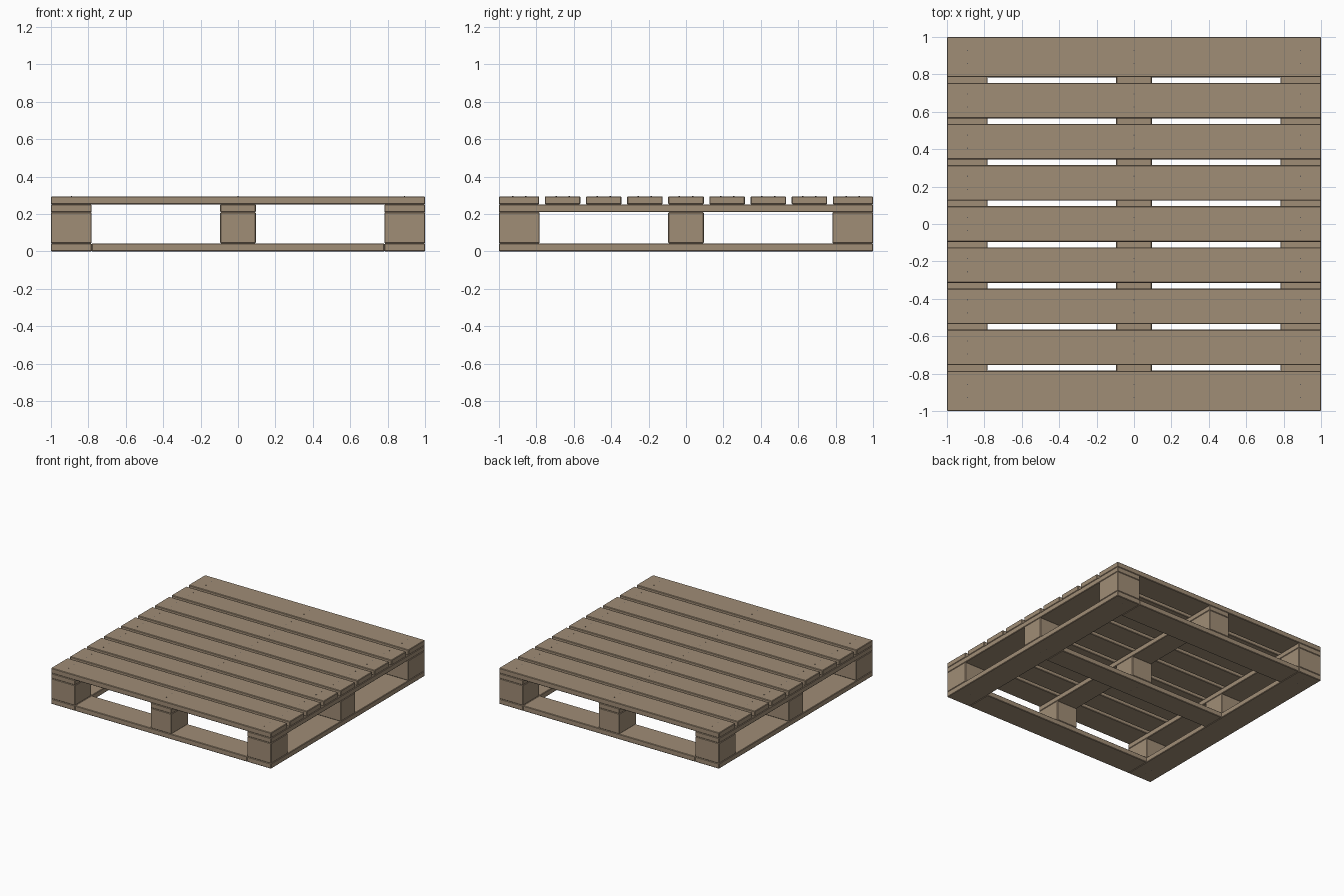
import bpy, bmesh
from mathutils import Matrix

if "Cube" in bpy.data.objects:
    bpy.data.objects.remove(bpy.data.objects["Cube"])


def material(name, color):
    m = bpy.data.materials.new(name)
    m.diffuse_color = (*color, 1)
    m.use_nodes = True
    m.node_tree.nodes["Principled BSDF"].inputs["Base Color"].default_value = m.diffuse_color
    return m


WOOD = material("weathered wood", (0.352, 0.266, 0.181))
STEEL = material("dull nail steel", (0.12, 0.11, 0.10))


def finish(name, bm, mat):
    me = bpy.data.meshes.new(name)
    bm.to_mesh(me)
    bm.free()
    me.materials.append(mat)
    ob = bpy.data.objects.new(name, me)
    bpy.context.collection.objects.link(ob)
    return ob


def plank(name, x, y, z):
    """Box spanning three (low, high) ranges, with lightly chamfered edges."""
    bm = bmesh.new()
    size = [r[1] - r[0] for r in (x, y, z)]
    mid = [(r[1] + r[0]) / 2 for r in (x, y, z)]
    bmesh.ops.create_cube(bm, size=1, matrix=Matrix.Translation(mid) @ Matrix.Diagonal((*size, 1)))
    ob = finish(name, bm, WOOD)
    bev = ob.modifiers.new("chamfer", "BEVEL")
    bev.width, bev.segments = 0.004, 1
    return ob


# Wide outer strips and a narrower middle strip, used in both directions
STRIPS = [(-1, -0.783), (-0.095, 0.095), (0.783, 1)]
FULL, INNER = (-1, 1), (-0.783, 0.783)
BASE, BLOCK, RAIL, DECK = (0, 0.043), (0.043, 0.21), (0.21, 0.252), (0.252, 0.295)

# Nine deck boards
deck = [(-1, -0.785)] + [(0.22 * i - 0.095, 0.22 * i + 0.095) for i in range(-3, 4)] + [(0.785, 1)]
for y in deck:
    plank("deck_board", FULL, y, DECK)

# Rails under the deck, and the nine spacer blocks
for x in STRIPS:
    plank("deck_rail", x, FULL, RAIL)
    for y in STRIPS:
        plank("spacer_block", x, y, BLOCK)

# Base frame: two full side boards with three boards between them
for x in (STRIPS[0], STRIPS[2]):
    plank("base_side_board", x, FULL, BASE)
for y in STRIPS:
    plank("base_cross_board", INNER, y, BASE)


# Nail heads on the deck and underneath the blocks
def nails(name, rows, z):
    bm = bmesh.new()
    for x in (-0.89, 0, 0.89):
        for lo, hi in rows:
            for s in (-0.035, 0.035):
                bmesh.ops.create_cone(bm, cap_ends=True, segments=6, radius1=0.004, radius2=0.004,
                                      depth=0.002, matrix=Matrix.Translation((x, (lo + hi) / 2 + s, z)))
    finish(name, bm, STEEL)


nails("deck_nails", deck, 0.295)
nails("base_nails", STRIPS, 0.001)
